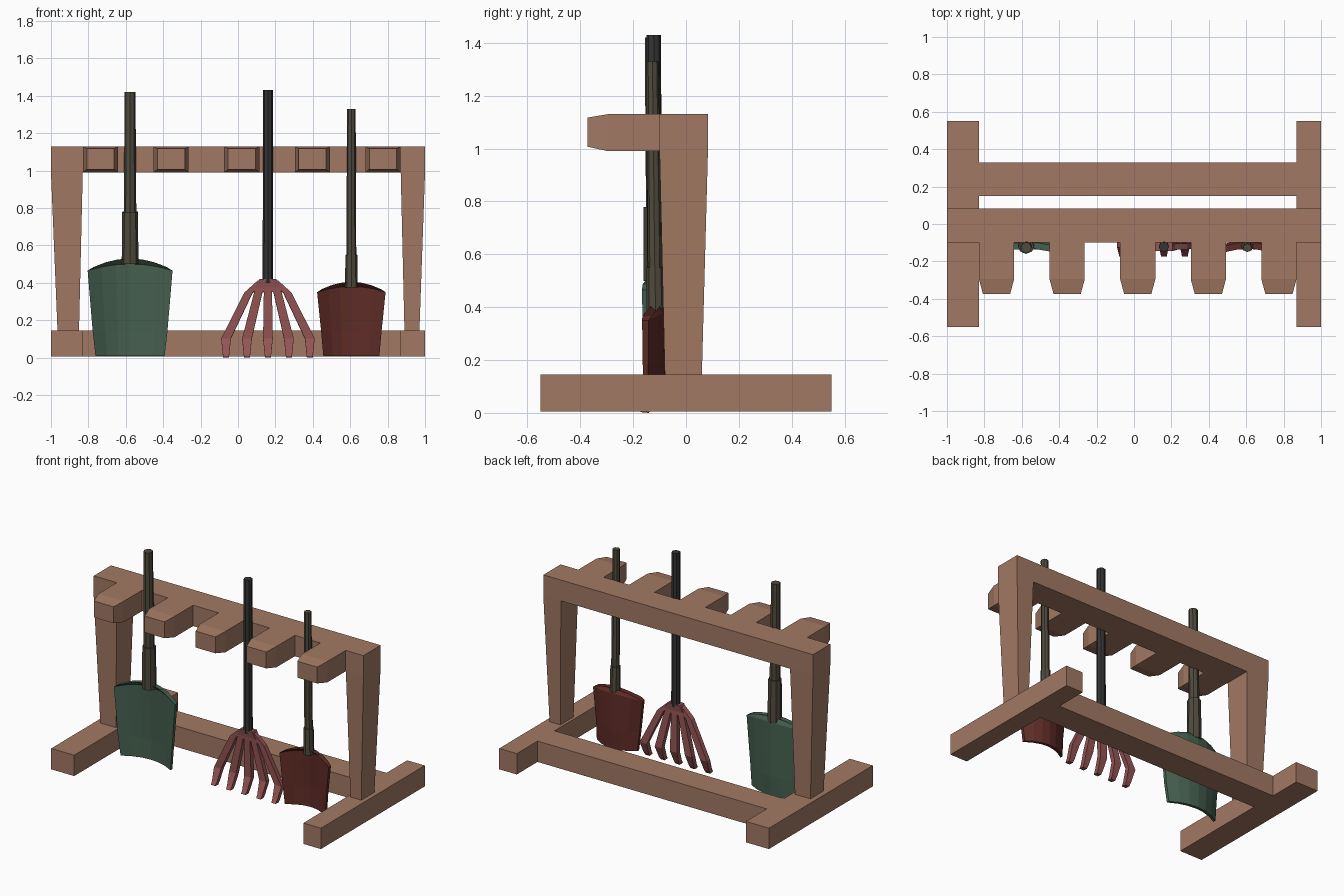
import bpy, bmesh
from mathutils import Vector

if "Cube" in bpy.data.objects:
    bpy.data.objects.remove(bpy.data.objects["Cube"])


def material(name, rgb):
    m = bpy.data.materials.new(name)
    m.diffuse_color = (*rgb, 1)
    m.use_nodes = True
    m.node_tree.nodes["Principled BSDF"].inputs["Base Color"].default_value = m.diffuse_color
    return m


WOOD = material("wood", (0.36, 0.19, 0.125))
GREEN = material("green_metal", (0.06, 0.115, 0.078))
RED = material("red_metal", (0.115, 0.025, 0.02))
PINK = material("rake_metal", (0.3, 0.09, 0.09))
BROWN = material("handle_brown", (0.08, 0.07, 0.048))
DARK = material("handle_dark", (0.033, 0.033, 0.033))


def loft(name, rings, mat):
    """Closed solid through a list of rings with equal point counts."""
    bm = bmesh.new()
    rows = [[bm.verts.new(p) for p in r] for r in rings]
    n = len(rows[0])
    for a, b in zip(rows, rows[1:]):
        for i in range(n):
            j = (i + 1) % n
            bm.faces.new((a[i], a[j], b[j], b[i]))
    return bm, rows, name, mat


def finish(bm, name, mat):
    bmesh.ops.recalc_face_normals(bm, faces=bm.faces)
    me = bpy.data.meshes.new(name)
    bm.to_mesh(me)
    bm.free()
    me.materials.append(mat)
    ob = bpy.data.objects.new(name, me)
    bpy.context.collection.objects.link(ob)
    return ob


def solid(name, rings, mat):
    bm, rows, name, mat = loft(name, rings, mat)
    bm.faces.new(rows[0])
    bm.faces.new(rows[-1])
    return finish(bm, name, mat)


def rect_z(x0, x1, y0, y1, z):
    return [(x0, y0, z), (x1, y0, z), (x1, y1, z), (x0, y1, z)]


def rect_y(x0, x1, z0, z1, y):
    return [(x0, y, z0), (x1, y, z0), (x1, y, z1), (x0, y, z1)]


def box(name, x0, x1, y0, y1, z0, z1):
    return solid(name, [rect_z(x0, x1, y0, y1, z0), rect_z(x0, x1, y0, y1, z1)], WOOD)


def rod(name, a, b, r0, r1, mat, sides=8):
    a, b = Vector(a), Vector(b)
    d = b - a
    bm = bmesh.new()
    bmesh.ops.create_cone(bm, cap_ends=True, segments=sides, radius1=r0, radius2=r1, depth=d.length)
    rot = d.to_track_quat('Z', 'Y').to_matrix()
    for v in bm.verts:
        v.co = rot @ v.co + (a + b) / 2
    return finish(bm, name, mat)


# Rack: feet, lower rail, top beam
box("left_foot", -1, -0.83, -0.55, 0.55, 0.005, 0.145)
box("right_foot", 0.87, 1, -0.55, 0.55, 0.005, 0.145)
box("lower_rail", -0.83, 0.87, 0.15, 0.33, 0.005, 0.145)
box("top_beam", -1, 1, -0.1, 0.083, 0.99, 1.13)

# Tapered posts
for side, lo, hi in (("left", (-0.965, -0.85), (-1, -0.83)), ("right", (0.89, 0.97), (0.87, 1))):
    solid(side + "_post", [rect_z(*lo, -0.08, 0.06, 0.145), rect_z(*hi, -0.1, 0.083, 0.99)], WOOD)

# Pegs with chamfered tips
for i in range(5):
    x = -0.735 + i * 0.3775
    solid(f"peg_{i + 1}", [rect_y(x - 0.094, x + 0.094, 0.99, 1.13, -0.1),
                           rect_y(x - 0.094, x + 0.094, 0.99, 1.13, -0.295),
                           rect_y(x - 0.073, x + 0.073, 1.007, 1.117, -0.373)], WOOD)


def blade_ring(cx, z_edge, z_mid, half, y_mid, y_edge, thick, cols=7):
    """Bowed strip: edges forward, middle back."""
    ts = [2 * i / (cols - 1) - 1 for i in range(cols)]
    pt = lambda t, off: (cx + half * t, y_mid + (y_edge - y_mid) * t * t - off,
                         z_mid + (z_edge - z_mid) * t * t)
    return [pt(t, 0) for t in ts] + [pt(t, thick) for t in reversed(ts)]


def shovel(name, cx, top, shoulder, hw_bot, hw_top, z_sock, z_end, r_sock, r_rod, mat):
    k = top - shoulder
    # Blade folding forward to a closed, arched top
    solid(name + "_blade", [
        blade_ring(cx, 0.01, 0.01, hw_bot, -0.078, -0.135, 0.02),
        blade_ring(cx, 0.14, 0.14, hw_bot + (hw_top - hw_bot) * 0.35, -0.074, -0.143, 0.02),
        blade_ring(cx, shoulder, shoulder + k * 0.55, hw_top, -0.08, -0.142, 0.024),
        blade_ring(cx, shoulder + k * 0.3, top, hw_top * 0.86, -0.098, -0.13, 0.035),
    ], mat)
    # Socket and handle leaning slightly forward
    rod(name + "_socket", (cx, -0.115, top - 0.03), (cx, -0.118, z_sock), r_sock, r_sock * 0.93, BROWN)
    rod(name + "_handle", (cx, -0.118, z_sock - 0.01), (cx, -0.127, z_end), r_rod * 1.15, r_rod, BROWN)


shovel("large_shovel", -0.577, 0.53, 0.465, 0.185, 0.227, 0.78, 1.42, 0.045, 0.029, GREEN)
shovel("small_shovel", 0.606, 0.405, 0.35, 0.15, 0.183, 0.55, 1.33, 0.034, 0.023, RED)

# Rake: handle, head and five bent tines
RX = 0.16
rod("rake_handle", (RX, -0.12, 0.4), (RX, -0.122, 1.43), 0.028, 0.027, DARK)
solid("rake_head", [rect_z(RX - 0.07, RX + 0.07, -0.138, -0.1, 0.375),
                    rect_z(RX - 0.045, RX + 0.045, -0.145, -0.095, 0.42)], PINK)
for i in range(-2, 3):
    path = [(0.012, -0.12, 0.41, 0.03), (0.052, -0.117, 0.345, 0.022),
            (0.112, -0.108, 0.1, 0.026), (0.112, -0.14, 0.022, 0.018), (0.112, -0.155, 0.0, 0.016)]
    rings = []
    for dx, y, z, hw in path:
        x = RX + dx * i
        rings.append([(x - hw, y - 0.018, z + 0.003), (x + hw, y - 0.018, z + 0.003),
                      (x + hw, y + 0.014, z), (x - hw, y + 0.014, z)])
    solid(f"rake_tine_{i + 3}", rings, PINK)
